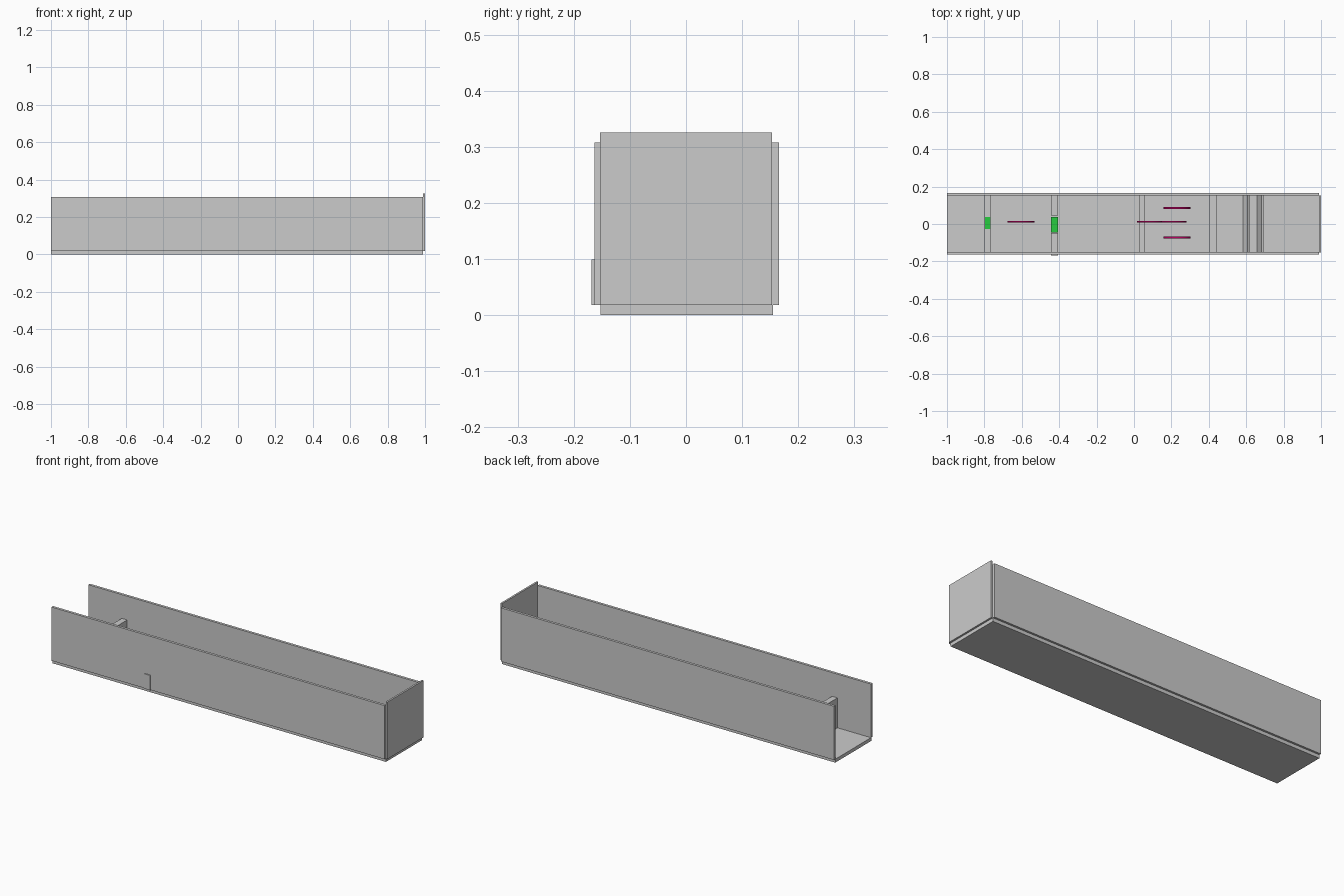
import bpy, math

if "Cube" in bpy.data.objects:
    bpy.data.objects.remove(bpy.data.objects["Cube"])


def material(name, color):
    m = bpy.data.materials.new(name)
    m.diffuse_color = color
    m.use_nodes = True
    m.node_tree.nodes["Principled BSDF"].inputs["Base Color"].default_value = m.diffuse_color
    return m


green = material("green", (0.02, 0.6, 0.05, 1))
crimson = material("crimson", (0.5, 0.0, 0.12, 1))


def finish(name, mat):
    ob = bpy.context.object
    ob.name = name
    if mat:
        ob.data.materials.append(mat)
    return ob


def box(name, x, y, z, mat=None, tilt=0):
    """Box from (min, max) ranges, optionally tilted about y."""
    rs = (x, y, z)
    bpy.ops.mesh.primitive_cube_add(size=1, location=[(a + b) / 2 for a, b in rs])
    ob = finish(name, mat)
    ob.scale = [b - a for a, b in rs]
    ob.rotation_euler = (0, tilt, 0)
    return ob


def disc(name, x, y, r=0.072):
    """Upright disc standing on the floor."""
    bpy.ops.mesh.primitive_cylinder_add(vertices=32, radius=r, depth=0.01,
        location=(x, y, 0.019 + r), rotation=(math.pi / 2, 0, 0))
    finish(name, crimson)
    bpy.ops.object.shade_smooth_by_angle()


# corridor shell, open at the left end and the top
box("floor", (-1, 0.99), (-0.152, 0.155), (0, 0.0185))
box("front_wall", (-1, 0.99), (-0.163, -0.149), (0.0185, 0.308))
box("back_wall", (-1, 0.99), (0.152, 0.166), (0.0185, 0.308))
box("end_wall", (0.99, 1.0), (-0.1535, 0.1535), (0.0185, 0.326))

# first barrier with green target
ACROSS = (-0.15, 0.153)
box("tall_barrier", (-0.80, -0.768), ACROSS, (0.0185, 0.18))
box("barrier_target", (-0.797, -0.766), (-0.027, 0.037), (0.12, 0.185), green)

# second barrier: two halves with a green gate between; front half pokes through the wall
GATE = (-0.445, -0.407)
box("gate_side_front", GATE, (-0.168, -0.048), (0.0185, 0.099))
box("gate_side_back", GATE, (0.045, 0.153), (0.0185, 0.099))
box("gate", GATE, (-0.045, 0.037), (0.0185, 0.099), green)

# low cross bars
for i, (a, b) in enumerate(((0.027, 0.06), (0.405, 0.44))):
    box(f"cross_bar_{i}", (a, b), ACROSS, (0.0185, 0.06))

# leaning boards
box("leaning_board_low", (0.594, 0.606), ACROSS, (0.02, 0.06), tilt=math.radians(35))
box("leaning_board_high", (0.669, 0.679), ACROSS, (0.02, 0.11), tilt=math.radians(16))

# upright crimson discs
for i, (x, y) in enumerate(((-0.605, 0.012), (0.087, 0.012), (0.208, 0.012),
                            (0.23, 0.085), (0.23, -0.072))):
    disc(f"disc_{i}", x, y)
